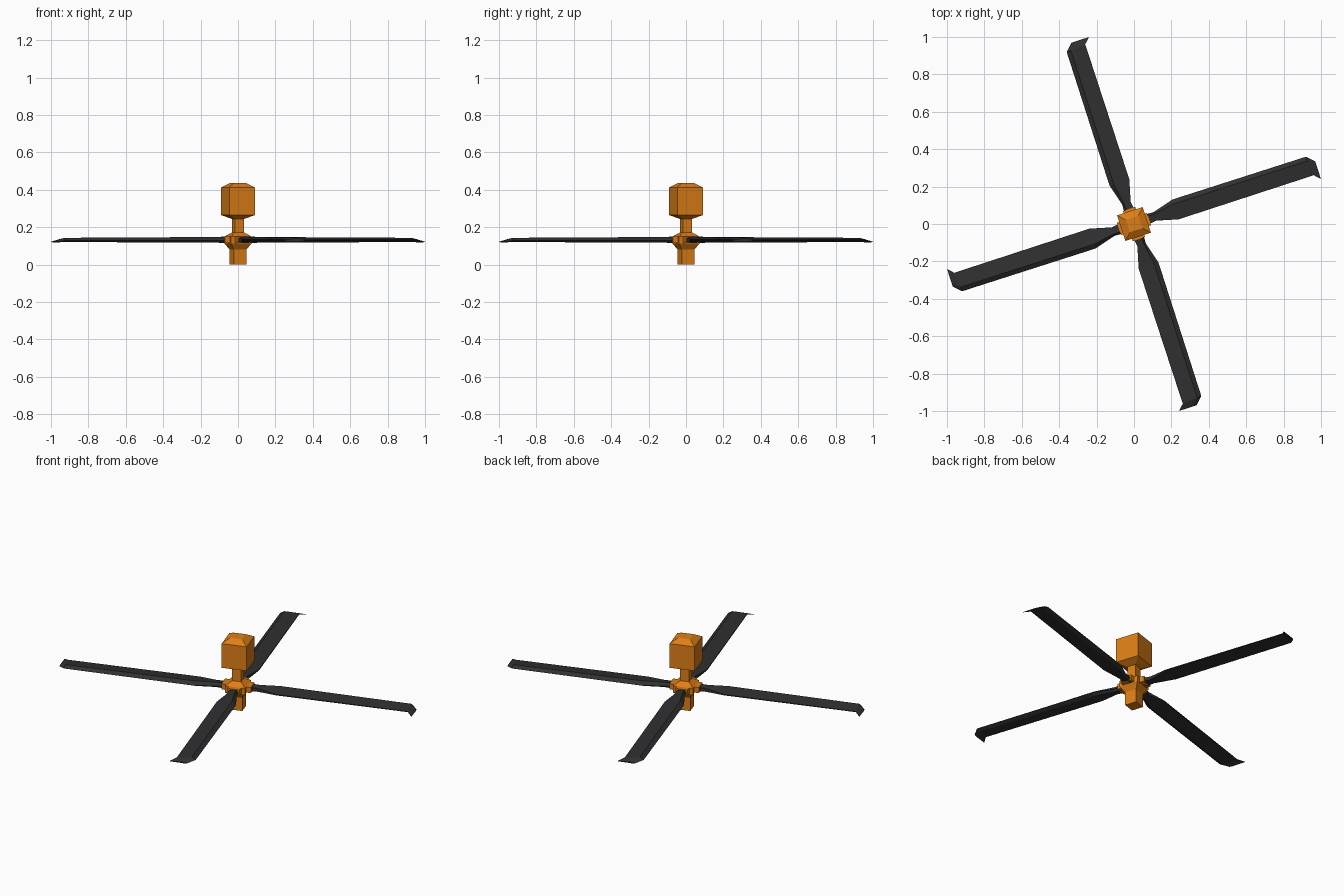
import bpy, bmesh
from math import radians, cos, sin, pi
from mathutils import Matrix

if "Cube" in bpy.data.objects:
    bpy.data.objects.remove(bpy.data.objects["Cube"])

SPIN = radians(18)


def material(name, rgb):
    m = bpy.data.materials.new(name)
    m.diffuse_color = (*rgb, 1)
    m.use_nodes = True
    m.node_tree.nodes["Principled BSDF"].inputs["Base Color"].default_value = m.diffuse_color
    return m


def loft(name, rings, mat, angle):
    """Skin a list of equal-length point rings and cap both ends."""
    bm = bmesh.new()
    loops = [[bm.verts.new(p) for p in ring] for ring in rings]
    n = len(loops[0])
    for a, b in zip(loops, loops[1:]):
        for i in range(n):
            j = (i + 1) % n
            bm.faces.new((a[i], a[j], b[j], b[i]))
    bm.faces.new(loops[0])
    bm.faces.new(loops[-1])
    bmesh.ops.recalc_face_normals(bm, faces=bm.faces)
    bmesh.ops.transform(bm, matrix=Matrix.Rotation(angle, 4, 'Z'), verts=bm.verts)
    me = bpy.data.meshes.new(name)
    bm.to_mesh(me)
    bm.free()
    me.materials.append(mat)
    ob = bpy.data.objects.new(name, me)
    bpy.context.collection.objects.link(ob)
    return ob


def square_column(name, profile, mat):
    """Four-sided column from (corner radius, z) pairs."""
    rings = [[(r * cos(pi / 4 + k * pi / 2), r * sin(pi / 4 + k * pi / 2), z)
              for k in range(4)] for r, z in profile]
    return loft(name, rings, mat, SPIN)


orange = material("orange", (0.72, 0.21, 0.008))
black = material("black", (0.03, 0.029, 0.031))

# Shaft and flared hub
square_column("shaft_hub", [(0.05, 0), (0.05, 0.08), (0.082, 0.113),
                            (0.082, 0.15), (0.036, 0.172), (0.036, 0.255)], orange)

# Mast cap with chamfered ends
square_column("mast_cap", [(0.04, 0.245), (0.102, 0.265),
                           (0.102, 0.412), (0.05, 0.436)], orange)

# Blade stations: distance out, leading v, trailing v, mid z, half thickness, tail thickness
STATIONS = [(0.04, 0.031, -0.031, 0.132, 0.018, 0.012),
            (0.12, 0.028, -0.020, 0.132, 0.015, 0.010),
            (0.235, 0.061, -0.050, 0.132, 0.015, 0.003),
            (0.986, 0.058, -0.049, 0.132, 0.011, 0.002),
            (1.025, 0.019, -0.081, 0.121, 0.003, 0.001)]


def section(u, lead, trail, z, h, t):
    w = lead - trail
    sweep = -0.03 if u == 0.04 else 0
    tip = 1 if u == 0.986 else 0
    return [(u, lead, z - h * 0.2),
            (u, lead - 0.22 * w, z + h),
            (u + 0.009 * tip, trail, z + t),
            (u + 0.009 * tip, trail, z - t),
            (u, lead - 0.22 * w, z - h)]


# Four swept-tip blades and the grips that hold them
for k in range(4):
    a = SPIN + k * pi / 2
    loft(f"blade_{k + 1}", [section(*s) for s in STATIONS], black, a)
    loft(f"blade_grip_{k + 1}",
         [[(u, -w, 0.116), (u, w, 0.116), (u, w, 0.15), (u, -w, 0.15)]
          for u, w in ((0.03, 0.04), (0.085, 0.034))], orange, a)
